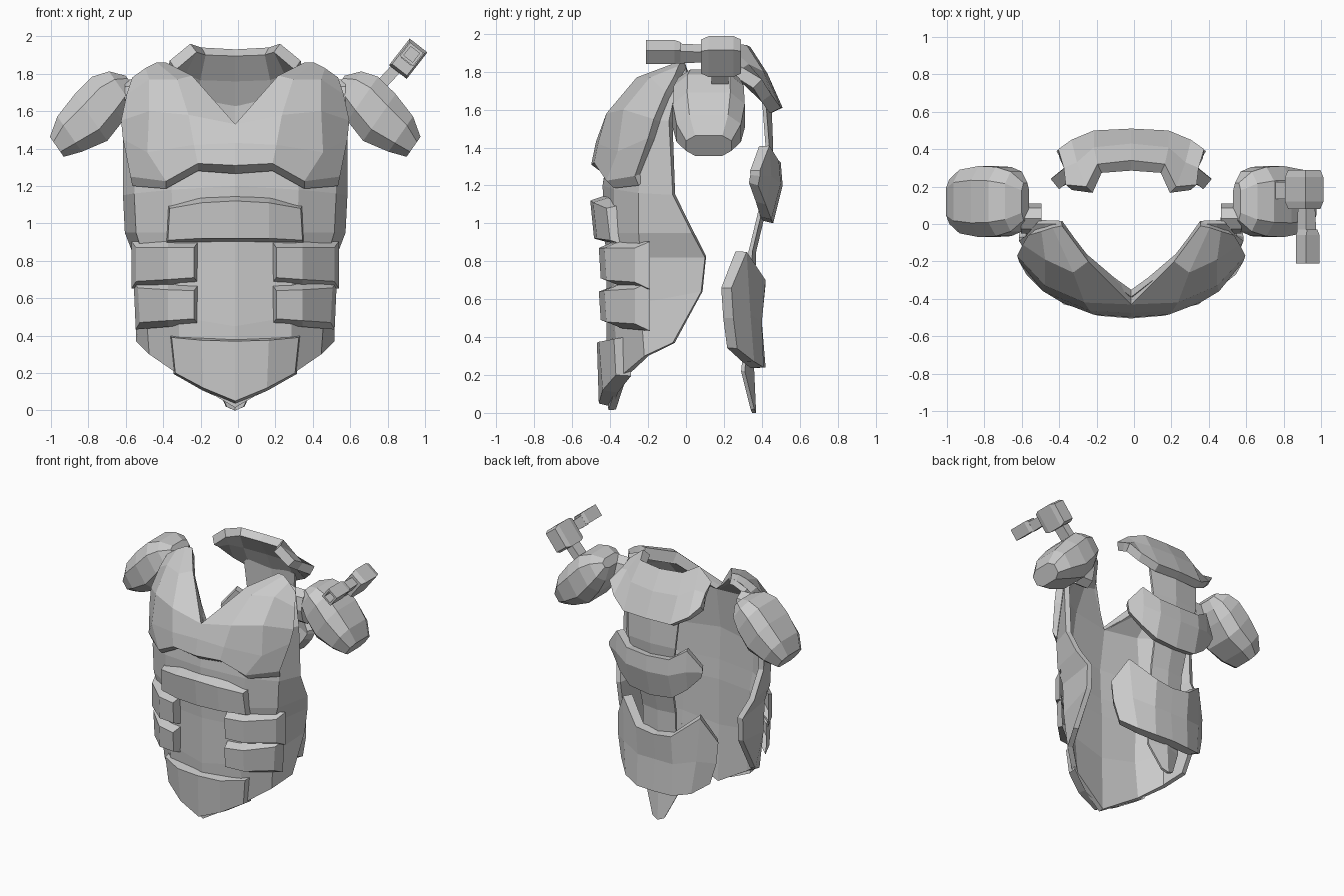
import bpy, bmesh, math
from mathutils import Vector, Matrix

SHIFT = -.015  # whole suit sits slightly off centre because of the shoulder device


def finish(name, bm):
    bmesh.ops.translate(bm, verts=bm.verts, vec=(SHIFT, 0, 0))
    me = bpy.data.meshes.new(name)
    bm.to_mesh(me)
    bm.free()
    ob = bpy.data.objects.new(name, me)
    bpy.context.collection.objects.link(ob)
    return ob


def plate(name, rows, thick=0.0, depth=0.0, flare=(0, 0)):
    """Symmetric sheet from half rows (x >= 0); solid by thickness or by a flared rim."""
    bm = bmesh.new()
    for s in (1, -1):
        g = [[bm.verts.new((s * x, y, z)) for x, y, z in r] for r in rows]
        for a, b in zip(g, g[1:]):
            for i in range(len(a) - 1):
                f = [a[i], a[i + 1], b[i + 1], b[i]]
                bm.faces.new(f if s > 0 else f[::-1])
    bmesh.ops.remove_doubles(bm, verts=bm.verts, dist=0.001)
    pts = [p for r in rows for p in r]
    cx, cy, cz = (sum(p[k] for p in pts) / len(pts) for k in range(3))
    side = -1 if cy < 0 else 1
    bm.normal_update()
    if sum(f.normal.y * f.calc_area() for f in bm.faces) * side < 0:
        bmesh.ops.reverse_faces(bm, faces=bm.faces)
    if depth:
        if rows[0][0][0] == 0:
            cx = 0
        edges = [e for e in bm.edges if e.is_boundary]
        new = bmesh.ops.extrude_edge_only(bm, edges=edges)["geom"]
        for v in new:
            if isinstance(v, bmesh.types.BMVert):
                c = cx if v.co.x > 0 else -cx
                v.co.x += (v.co.x - c) * flare[0]
                v.co.z += (v.co.z - cz) * flare[1]
                v.co.y -= side * depth
        bmesh.ops.recalc_face_normals(bm, faces=bm.faces)
    ob = finish(name, bm)
    if thick:
        m = ob.modifiers.new("thickness", "SOLIDIFY")
        m.thickness = thick
        m.offset = -1
    return ob


def loft(name, rings):
    bm = bmesh.new()
    vs = [[bm.verts.new(p) for p in r] for r in rings]
    n = len(vs[0])
    for a, b in zip(vs, vs[1:]):
        for i in range(n):
            bm.faces.new((a[i], a[(i + 1) % n], b[(i + 1) % n], b[i]))
    bm.faces.new(vs[0])
    bm.faces.new(vs[-1])
    bmesh.ops.recalc_face_normals(bm, faces=bm.faces)
    return finish(name, bm)


# Front torso shell
plate("front_shell", [
    [(0, -.41, .015), (.3, -.35, .19), (.46, -.22, .3), (.53, -.07, .37)],
    [(0, -.42, .45), (.3, -.38, .5), (.48, -.24, .58), (.53, .08, .64)],
    [(0, -.42, .8), (.3, -.38, .8), (.49, -.24, .82), (.54, .1, .82)],
    [(0, -.43, .95), (.33, -.38, .95), (.53, -.25, .95), (.59, .03, .95)],
    [(0, -.44, 1.2), (.34, -.38, 1.18), (.54, -.25, 1.16), (.6, -.07, 1.15)],
    [(0, -.39, 1.52), (.3, -.36, 1.55), (.52, -.22, 1.55), (.6, -.09, 1.54)],
    [(.22, -.22, 1.73), (.32, -.23, 1.72), (.46, -.16, 1.7), (.56, -.06, 1.68)],
    [(.37, 0, 1.82), (.41, 0, 1.82), (.46, 0, 1.8), (.51, 0, 1.78)],
], thick=.04)

# Chest plate with V neck and undercut lower lip
plate("chest_plate", [
    [(0, -.44, 1.265), (.2, -.42, 1.28), (.37, -.38, 1.185), (.55, -.25, 1.2)],
    [(0, -.5, 1.31), (.2, -.485, 1.32), (.37, -.42, 1.225), (.56, -.27, 1.25)],
    [(0, -.475, 1.43), (.22, -.465, 1.42), (.47, -.36, 1.38), (.6, -.2, 1.45)],
    [(0, -.43, 1.53), (.25, -.42, 1.58), (.46, -.33, 1.6), (.61, -.17, 1.55)],
    [(.23, -.2, 1.79), (.31, -.26, 1.77), (.46, -.19, 1.77), (.58, -.11, 1.69)],
    [(.37, -.01, 1.86), (.42, -.02, 1.86), (.48, -.04, 1.83), (.55, -.06, 1.78)],
], thick=.075)

# Abdomen plates
plate("upper_abdomen_plate", [
    [(0, -.505, 1.12), (.18, -.49, 1.11), (.35, -.42, 1.08)],
    [(0, -.485, .92), (.18, -.47, .92), (.36, -.4, .91)]],
    depth=.08, flare=(.03, .25))
plate("upper_side_abdomen_plates", [
    [(.22, -.46, .87), (.36, -.43, .87), (.53, -.27, .87)],
    [(.22, -.45, .71), (.36, -.42, .7), (.53, -.27, .69)]], depth=.08, flare=(.15, .4))
plate("lower_side_abdomen_plates", [
    [(.22, -.46, .64), (.36, -.43, .645), (.52, -.27, .655)],
    [(.22, -.45, .49), (.36, -.42, .48), (.51, -.27, .47)]], depth=.08, flare=(.15, .4))
plate("belly_plate", [
    [(0, -.47, .37), (.18, -.46, .375), (.34, -.38, .39)],
    [(0, -.46, .05), (.17, -.44, .12), (.32, -.37, .2)]], depth=.08, flare=(.03, .1))

# Collar and upper back
plate("collar_plate", [
    [(0, .34, 1.93), (.18, .32, 1.94), (.24, .2, 1.96), (.35, .21, 1.87)],
    [(0, .43, 1.79), (.2, .41, 1.8), (.29, .33, 1.84), (.36, .3, 1.82)],
    [(0, .51, 1.61), (.2, .5, 1.61), (.32, .45, 1.68), (.39, .4, 1.76)],
], thick=.065)

# Back plates
plate("middle_back_plate", [
    [(0, .5, 1.32), (.18, .49, 1.33), (.3, .44, 1.41), (.4, .39, 1.28)],
    [(0, .51, 1.2), (.18, .5, 1.21), (.3, .45, 1.25), (.4, .39, 1.25)],
    [(0, .46, 1.0), (.18, .45, 1.02), (.29, .42, 1.1), (.38, .38, 1.2)],
], thick=.06)
plate("lower_back_plate", [
    [(0, .42, .68), (.15, .42, .7), (.33, .32, .85), (.43, .24, .66)],
    [(0, .4, .48), (.15, .4, .48), (.31, .34, .52), (.42, .25, .5)],
    [(0, .42, .24), (.15, .41, .24), (.28, .36, .27), (.38, .27, .34)],
], thick=.07)

# Spine strip with tail
plate("spine_strip", [
    [(0, .45, 1.66), (.22, .42, 1.66)], [(0, .46, 1.4), (.2, .44, 1.4)],
    [(0, .43, 1.1), (.15, .41, 1.1)], [(0, .37, .85), (.14, .35, .85)],
    [(0, .36, .5), (.14, .34, .5)], [(0, .36, .22), (.14, .31, .22)],
    [(0, .37, .0), (.05, .36, .02)]], thick=.02)

# Shoulder pads and their hubs, mirrored
sections = [(-.26, -.02, .05, .1), (-.2, -.09, .12, .16), (-.11, -.14, .148, .185),
            (.02, -.18, .125, .19), (.165, -.15, .08, .17), (.26, -.117, .013, .12)]
for s, label in ((1, "left"), (-1, "right")):
    rings = []
    for a, lo, hi, w in sections:
        ring = []
        for u, v in ((-1, .5), (-.6, 1), (.6, 1), (1, .5),
                     (1, -.5), (.6, -1), (-.6, -1), (-1, -.5)):
            n = (lo + hi) / 2 + v * (hi - lo) / 2
            ring.append((s * (.77 + .82 * a + .57 * n), .12 + u * w, 1.6 - .57 * a + .82 * n))
        rings.append(ring)
    loft(label + "_shoulder_pad", rings)
    loft(label + "_shoulder_hub", [
        [(s * x, .03 + .08 * math.cos(k * math.pi / 4), 1.64 + .13 * math.sin(k * math.pi / 4))
         for k in range(8)] for x in (.48, .59)])

# Shoulder-mounted device: lofted rectangles along y, tilted in the front view
tilt = Matrix.Rotation(math.radians(-52), 3, 'Y')
origin = Vector((.925, 0, 1.88))


def rect_ring(y, w, h, up=0.0):
    pts = ((-1, -1), (1, -1), (1, 1), (-1, 1))
    return [origin + tilt @ Vector((u * w / 2 + up, y, v * h / 2)) for u, v in pts]


loft("device_body", [rect_ring(.29, .15, .1), rect_ring(.25, .18, .12),
                     rect_ring(.12, .18, .12), rect_ring(.08, .15, .1)])
loft("device_neck", [rect_ring(.1, .07, .06, .02), rect_ring(-.05, .08, .07, .02)])
loft("device_muzzle", [rect_ring(-.03, .08, .07, .03), rect_ring(-.06, .09, .09, .03),
                       rect_ring(-.21, .09, .09, .03), rect_ring(-.21, .06, .06, .03),
                       rect_ring(-.12, .06, .06, .03)])

# Device support arm
ax, across = Vector((.68, 0, .73)), Vector((.73, 0, -.68))
loft("device_arm", [[Vector((.9, .18, 1.87)) + ax * t + across * (u * .03) + Vector((0, v * .045, 0))
                     for u, v in ((-1, -1), (1, -1), (1, 1), (-1, 1))] for t in (-.25, -.05)])
